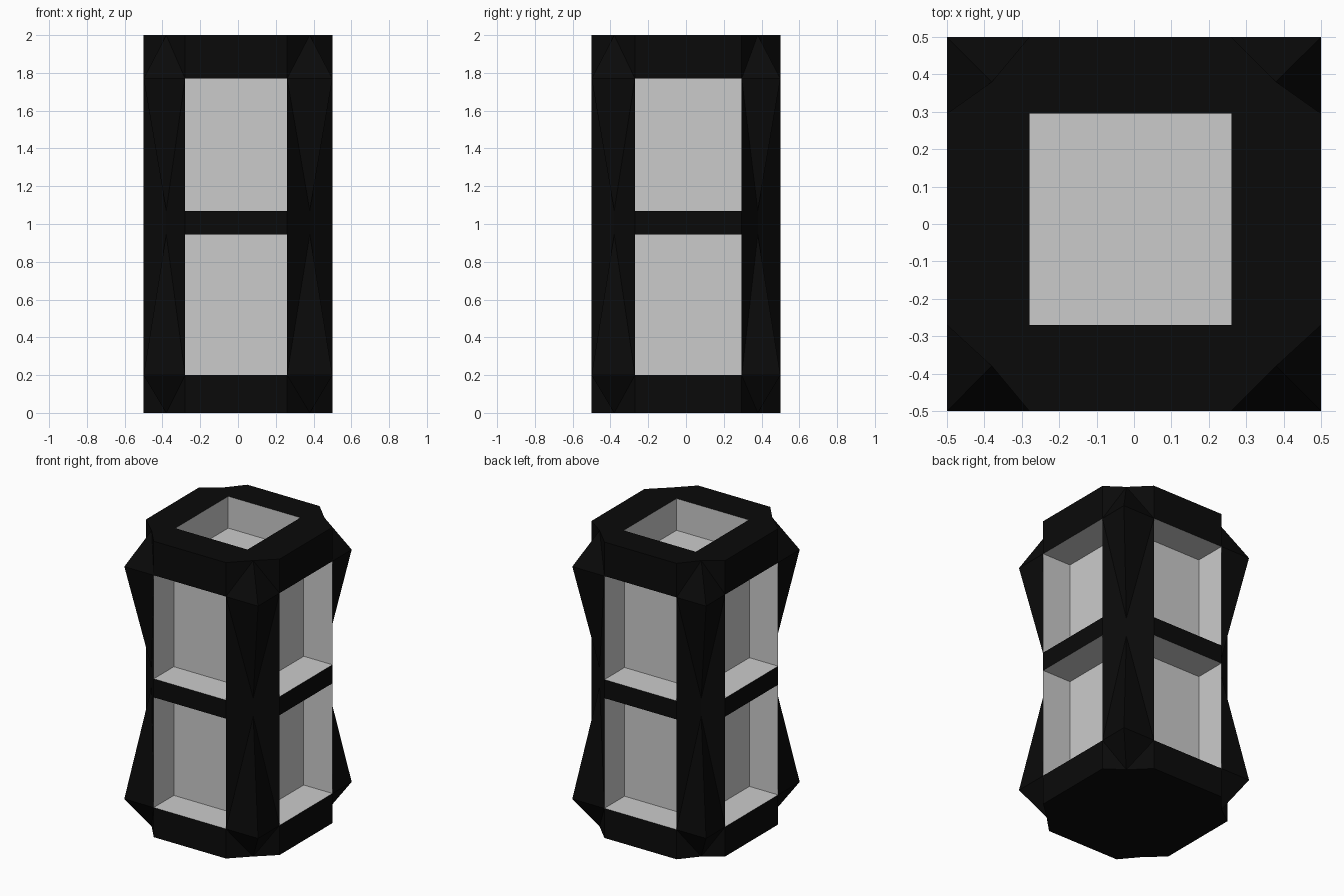
import bpy, bmesh

if "Cube" in bpy.data.objects:
    bpy.data.objects.remove(bpy.data.objects["Cube"])

X0, X1 = -0.28, 0.26      # window limits in x
Y0, Y1 = -0.27, 0.295     # window limits in y
DEPTH = 0.215             # recess depth
# height and corner reach of each ring
LEVELS = [(0, .38), (.2, .5), (.945, .38), (1.07, .38), (1.77, .5), (2, .38)]


def finish(name, bm, color=None):
    me = bpy.data.meshes.new(name)
    bm.to_mesh(me)
    bm.free()
    ob = bpy.data.objects.new(name, me)
    bpy.context.collection.objects.link(ob)
    if color:
        mat = bpy.data.materials.new(name)
        mat.diffuse_color = color
        mat.use_nodes = True
        mat.node_tree.nodes["Principled BSDF"].inputs["Base Color"].default_value = mat.diffuse_color
        me.materials.append(mat)
    return ob


def ring_points(c):
    # 12 points, corners at indices 0, 3, 6, 9
    h = .5
    return [(-c, -c), (X0, -h), (X1, -h), (c, -c), (h, Y0), (h, Y1),
            (c, c), (X1, h), (X0, h), (-c, c), (-h, Y1), (-h, Y0)]


# Black frame: stacked rings with flared corner spikes
bm = bmesh.new()
rings = [[bm.verts.new((x, y, z)) for x, y in ring_points(c)] for z, c in LEVELS]
for k in range(5):
    lo, hi = rings[k], rings[k + 1]
    for i in range(12):
        j = (i + 1) % 12
        if i % 3 == 1:
            if k not in (1, 3):            # leave the windows open
                bm.faces.new((lo[i], lo[j], hi[j], hi[i]))
            continue
        corner, side = (i, j) if i % 3 == 0 else (j, i)
        # split from the recessed corner point to the spike-level side point
        if LEVELS[k][1] < LEVELS[k + 1][1]:
            tris = [(lo[corner], lo[side], hi[side]), (lo[corner], hi[side], hi[corner])]
        else:
            tris = [(hi[corner], hi[side], lo[side]), (hi[corner], lo[side], lo[corner])]
        for t in tris:
            bm.faces.new(t)

# Closed base and open-centred top
bm.faces.new(rings[0][::-1])
top = rings[-1]
hole = [bm.verts.new((x, y, 2)) for x, y in ((X0, Y0), (X1, Y0), (X1, Y1), (X0, Y1))]
for s in range(4):
    a, n = 3 * s, (s + 1) % 4
    bm.faces.new((top[a + 1], top[a + 2], hole[n], hole[s]))
    bm.faces.new((top[a], top[a + 1], hole[s], top[a - 1]))
bmesh.ops.recalc_face_normals(bm, faces=bm.faces)
finish("black_frame", bm, (.003, .003, .003, 1))


# Grey recesses: boxes seen from inside, open on the outer side
def recess(name, lo, hi, axis, sign):
    bm = bmesh.new()
    bmesh.ops.create_cube(bm, size=1)
    for v in bm.verts:
        v.co = [lo[i] if v.co[i] < 0 else hi[i] for i in range(3)]
    bm.normal_update()
    bmesh.ops.delete(bm, geom=[f for f in bm.faces if f.normal[axis] * sign > .5],
                     context='FACES_ONLY')
    bmesh.ops.reverse_faces(bm, faces=bm.faces)
    finish(name, bm)


i = .5 - DEPTH
for tag, z0, z1 in (("lower", .2, .945), ("upper", 1.07, 1.77)):
    recess(tag + "_front_window", (X0, -.5, z0), (X1, -i, z1), 1, -1)
    recess(tag + "_back_window", (X0, i, z0), (X1, .5, z1), 1, 1)
    recess(tag + "_left_window", (-.5, Y0, z0), (-i, Y1, z1), 0, -1)
    recess(tag + "_right_window", (i, Y0, z0), (.5, Y1, z1), 0, 1)
recess("top_window", (X0, Y0, 2 - DEPTH), (X1, Y1, 2), 2, 1)
